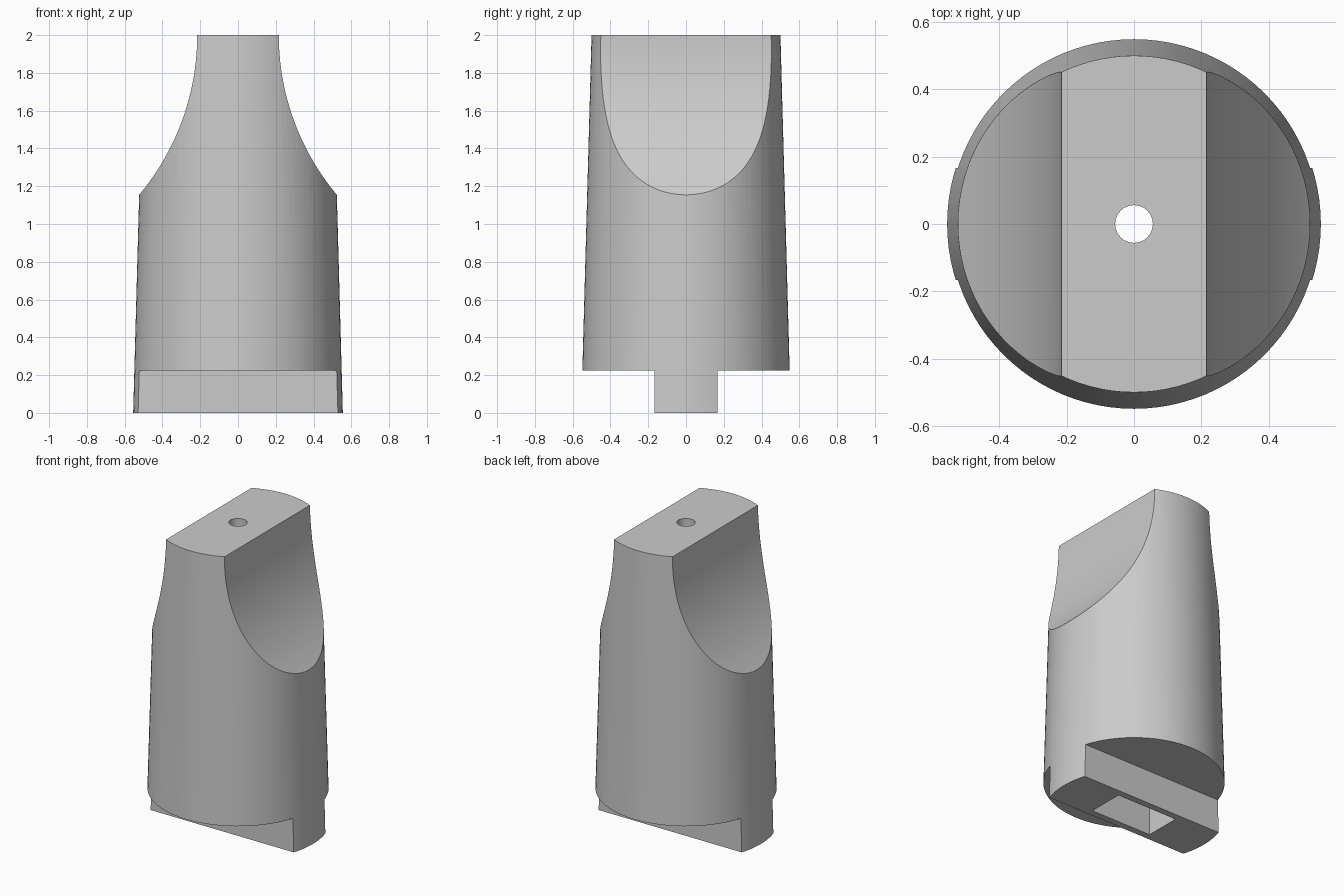
import bpy, bmesh, math

if "Cube" in bpy.data.objects:
    bpy.data.objects.remove(bpy.data.objects["Cube"])

grey = bpy.data.materials.new("plain grey")
grey.diffuse_color = (0.6, 0.6, 0.6, 1)
grey.use_nodes = True
grey.node_tree.nodes["Principled BSDF"].inputs["Base Color"].default_value = grey.diffuse_color


def make(name, bm):
    bmesh.ops.recalc_face_normals(bm, faces=bm.faces)
    mesh = bpy.data.meshes.new(name)
    bm.to_mesh(mesh)
    bm.free()
    ob = bpy.data.objects.new(name, mesh)
    bpy.context.collection.objects.link(ob)
    mesh.materials.append(grey)
    return ob


def prism_y(name, pts, half):
    """Extrude an x-z outline along y."""
    bm = bmesh.new()
    face = bm.faces.new([bm.verts.new((x, -half, z)) for x, z in pts])
    ext = bmesh.ops.extrude_face_region(bm, geom=[face])
    verts = [g for g in ext["geom"] if isinstance(g, bmesh.types.BMVert)]
    bmesh.ops.translate(bm, verts=verts, vec=(0, 2 * half, 0))
    return make(name, bm)


def box(name, x0, x1, y0, y1, z0, z1):
    bm = bmesh.new()
    bmesh.ops.create_cube(bm, size=1)
    for v in bm.verts:
        v.co.x = x1 if v.co.x > 0 else x0
        v.co.y = y1 if v.co.y > 0 else y0
        v.co.z = z1 if v.co.z > 0 else z0
    return make(name, bm)


def round_solid(name, r0, r1, z0, z1, n):
    bm = bmesh.new()
    bmesh.ops.create_cone(bm, cap_ends=True, segments=n, radius1=r0, radius2=r1, depth=z1 - z0)
    bmesh.ops.translate(bm, verts=bm.verts, vec=(0, 0, (z0 + z1) / 2))
    return make(name, bm)


# Tapered round body
body = round_solid("tapered_body", 0.555, 0.5, 0, 2, 96)
cutters = []

# Concave scoops on both sides, leaving a flat blade on top
R, BLADE = 1.318, 0.216
for s, side in ((1, "right"), (-1, "left")):
    arc = []
    for i in range(33):
        a = math.radians(46) * i / 32
        arc.append((s * (BLADE + R - R * math.cos(a)), 2 - R * math.sin(a)))
    outline = [(s * BLADE, 2.1)] + arc + [(s * 0.9, arc[-1][1]), (s * 0.9, 2.1)]
    cutters.append(prism_y(side + "_scoop_cutter", outline, 0.8))

# Steps either side of the bottom tongue
cutters.append(box("front_step_cutter", -0.8, 0.8, -0.8, -0.167, -0.1, 0.225))
cutters.append(box("back_step_cutter", -0.8, 0.8, 0.167, 0.8, -0.1, 0.225))

# Pocket in the tongue, and the bore running through to the top
cutters.append(box("pocket_cutter", -0.225, 0.225, -0.122, 0.122, -0.1, 0.45))
cutters.append(round_solid("bore_cutter", 0.056, 0.056, -0.2, 2.2, 32))

for c in cutters:
    c.hide_render = True
    c.hide_set(True)
    mod = body.modifiers.new(c.name, "BOOLEAN")
    mod.operation = "DIFFERENCE"
    mod.solver = "EXACT"
    mod.object = c

# Bake the cuts, then drop the cutters
bpy.context.view_layer.objects.active = body
body.select_set(True)
for m in list(body.modifiers):
    bpy.ops.object.modifier_apply(modifier=m.name)
for c in cutters:
    bpy.data.objects.remove(c)
bpy.ops.object.shade_smooth_by_angle(angle=math.radians(25))
